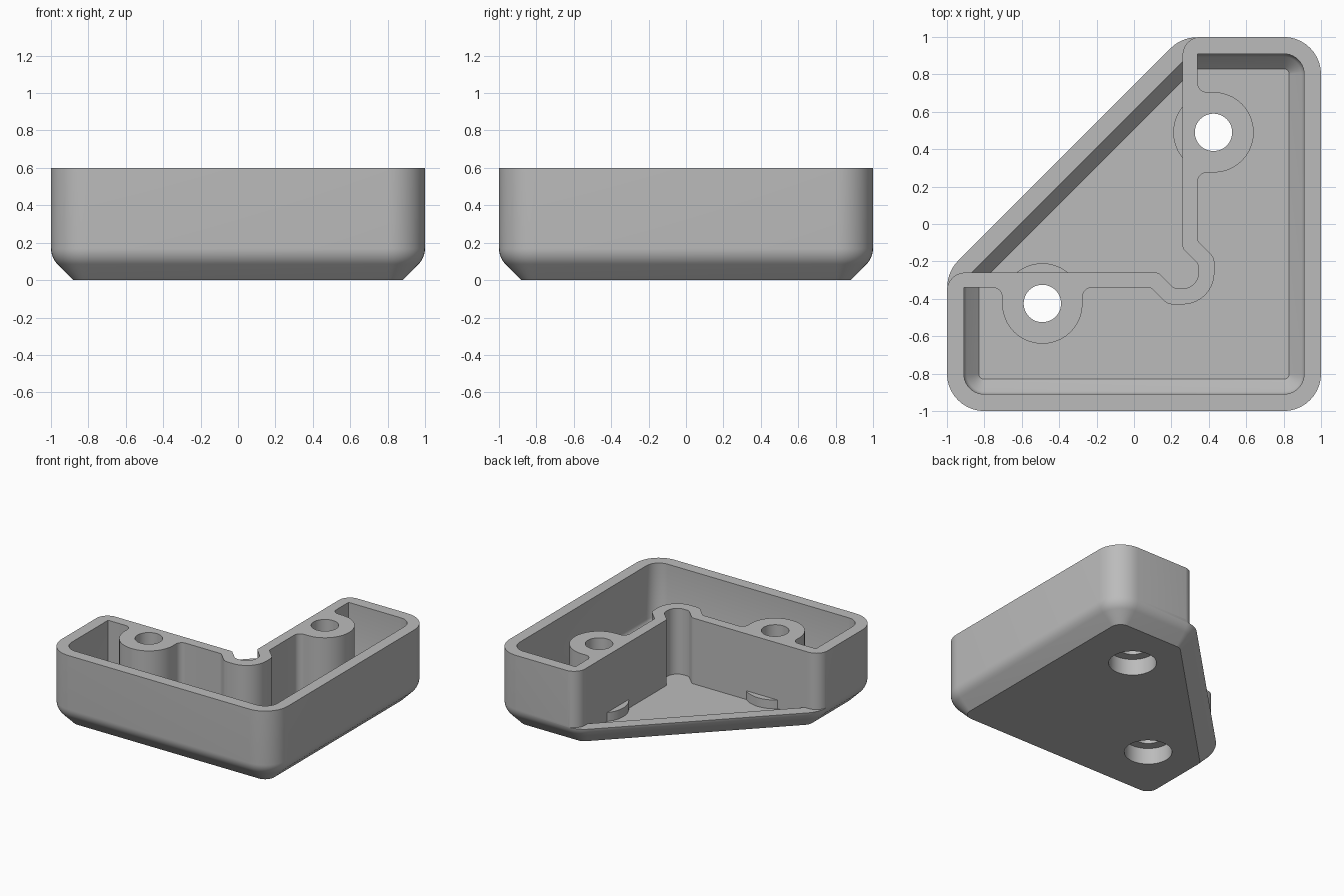
import bpy, bmesh, math
from mathutils import Vector

if "Cube" in bpy.data.objects:
    bpy.data.objects.remove(bpy.data.objects["Cube"])

WALL, FLOOR, LIP, TOP = 0.09, 0.075, 0.15, 0.60
BOSS = (0.425, 0.49)


def rounded(corners, seg=10):
    """Polygon corners (x, y, radius) -> outline with filleted corners."""
    out, n = [], len(corners)
    for i, (x, y, r) in enumerate(corners):
        p = Vector((x, y))
        if r <= 0:
            out.append((x, y))
            continue
        a = (Vector(corners[i - 1][:2]) - p).normalized()
        b = (Vector(corners[(i + 1) % n][:2]) - p).normalized()
        half = a.angle(b) / 2
        t = r / math.tan(half)
        c = p + (a + b).normalized() * (r / math.sin(half))
        s, e = p + a * t - c, p + b * t - c
        a0 = math.atan2(s.y, s.x)
        da = (math.atan2(e.y, e.x) - a0 + math.pi) % (2 * math.pi) - math.pi
        for k in range(seg + 1):
            ang = a0 + da * k / seg
            out.append((c.x + r * math.cos(ang), c.y + r * math.sin(ang)))
    return out


def flip(p):
    """Mirror across the diagonal symmetry line y = -x."""
    return (-p[1], -p[0]) + tuple(p[2:])


def loft(name, loops):
    """Closed solid through matching outlines [(outline, z), ...]."""
    bm = bmesh.new()
    rings = [[bm.verts.new((x, y, z)) for x, y in pts] for pts, z in loops]
    n = len(rings[0])
    for lo, hi in zip(rings, rings[1:]):
        for i in range(n):
            j = (i + 1) % n
            bm.faces.new((lo[i], lo[j], hi[j], hi[i]))
    bm.faces.new(rings[0][::-1])
    bm.faces.new(rings[-1])
    bmesh.ops.recalc_face_normals(bm, faces=bm.faces)
    me = bpy.data.meshes.new(name)
    bm.to_mesh(me)
    bm.free()
    ob = bpy.data.objects.new(name, me)
    bpy.context.collection.objects.link(ob)
    return ob


def prism(name, pts, z0, z1):
    return loft(name, [(pts, z0), (pts, z1)])


def circle(c, r, a0=0, a1=360, n=48):
    full = a1 - a0 == 360
    steps = n if full else n + 1
    return [(c[0] + r * math.cos(math.radians(a0 + (a1 - a0) * k / n)),
             c[1] + r * math.sin(math.radians(a0 + (a1 - a0) * k / n))) for k in range(steps)]


def subtract(ob, cutter):
    cutter.hide_render = True
    m = ob.modifiers.new("cut", 'BOOLEAN')
    m.operation, m.solver, m.object = 'DIFFERENCE', 'EXACT', cutter
    bpy.context.view_layer.objects.active = ob
    bpy.ops.object.modifier_apply(modifier=m.name)
    bpy.data.objects.remove(cutter)


def shell_outline(d):
    """Square with one corner cut off, inset by d."""
    a, k, r = 1 - d, 0.746 - d * math.sqrt(2), 0.2 - d
    return rounded([(a, -a, r), (a, a, r), (a - k, a, r), (-a, k - a, r), (-a, -a, r)])


# Outer shell with a rounded chamfer around the base
R = 0.12
profile = [(0.12, 0)]
for step in range(9):
    ang = math.radians(45 - 45 * step / 8)
    profile.append((R - R * math.cos(ang), 0.17 - R * math.sin(ang)))
profile.append((0, TOP))
body = loft("corner_bracket", [(shell_outline(d), z) for d, z in profile])

# Hollow inside, chamfered down to the floor
hollow = loft("hollow", [(shell_outline(d), z) for d, z in
                         [(0.17, FLOOR), (0.105, 0.14), (0.095, 0.152), (WALL, 0.17), (WALL, 0.75)]])

# Inner wall: two arms, screw bosses and a relieved corner
outer_side = [(0.43, -0.18, 0.07), (0.34, -0.09, 0.03), (0.34, 0.275, 0.05),
              (0.64, 0.275, 0.214), (0.64, 0.705, 0.214), (0.34, 0.705, 0.05)]
inner_side = [(0.34, 0.97, 0), (0.26, 0.97, 0), (0.26, -0.13, 0.03), (0.345, -0.215, 0.05)]
half = outer_side + inner_side
inner_wall = ([(0.43, -0.43, 0.17)] + half + [(0.345, -0.345, 0.085)]
              + [flip(p) for p in reversed(half)])
subtract(hollow, prism("inner_wall", rounded(inner_wall), -0.2, 0.9))

# Low boss edges that bulge past the inner wall
bulge = circle(BOSS, 0.215, 125, 235, 24)
for pts in (bulge, [flip(p) for p in bulge]):
    subtract(hollow, prism("boss_bulge", pts, -0.2, 0.145))
subtract(body, hollow)

# Open triangle above the low diagonal lip
e = 0.2595
arm = [(e, 1.001, 0.1), (0.6, 1.001, 0), (0.6, 1.4, 0)]
open_side = [(e, -e, 0)] + arm + [(-1.4, 1.4, 0)] + [flip(p) for p in reversed(arm)]
subtract(body, prism("open_side", rounded(open_side), LIP, 0.9))

# Screw holes with wide recesses underneath
for c in (BOSS, flip(BOSS)):
    subtract(body, prism("screw_hole", circle(c, 0.1), -0.2, 0.9))
    subtract(body, prism("screw_recess", circle(c, 0.173), -0.2, 0.13))

# Plain grey finish
grey = bpy.data.materials.new("grey")
grey.diffuse_color = (0.5, 0.5, 0.5, 1)
grey.use_nodes = True
grey.node_tree.nodes["Principled BSDF"].inputs["Base Color"].default_value = grey.diffuse_color
body.data.materials.clear()
body.data.materials.append(grey)
for poly in body.data.polygons:
    poly.material_index = 0
bpy.ops.object.select_all(action='DESELECT')
body.select_set(True)
bpy.context.view_layer.objects.active = body
bpy.ops.object.shade_smooth_by_angle(angle=math.radians(30))
